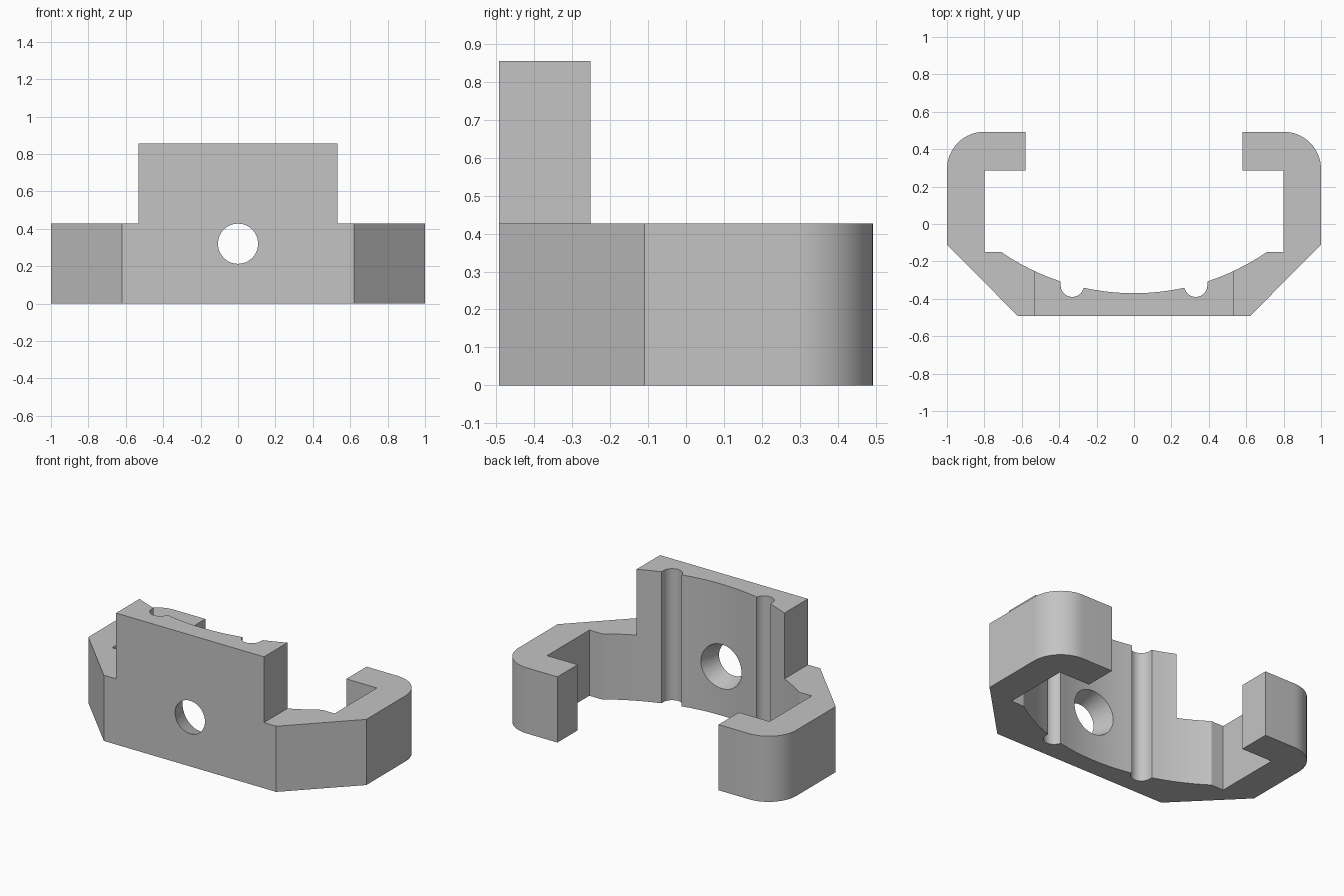
import bpy
import bmesh
from math import sin, cos, radians, sqrt
from mathutils import Matrix

cube = bpy.data.objects.get("Cube")
if cube:
    bpy.data.objects.remove(cube, do_unlink=True)

FRONT, BACK = -0.493, 0.493
ARM_TOP, PLATE_TOP, PLATE_HALF = 0.427, 0.855, 0.532
CURVE_R, CURVE_BOTTOM = 1.255, -0.37
GROOVE_X, GROOVE_Y, GROOVE_R = 0.33, -0.328, 0.062

grey = bpy.data.materials.new("plain grey")
grey.use_nodes = True
grey.diffuse_color = (0.55, 0.55, 0.55, 1)
grey.node_tree.nodes["Principled BSDF"].inputs["Base Color"].default_value = grey.diffuse_color


def make_object(name, bm):
    bmesh.ops.recalc_face_normals(bm, faces=bm.faces)
    mesh = bpy.data.meshes.new(name)
    bm.to_mesh(mesh)
    bm.free()
    mesh.materials.append(grey)
    obj = bpy.data.objects.new(name, mesh)
    bpy.context.collection.objects.link(obj)
    return obj


def arc(cx, cy, r, start, end, steps):
    angles = [radians(start + (end - start) * i / steps) for i in range(steps + 1)]
    return [(cx + r * cos(a), cy + r * sin(a)) for a in angles]


def inner_curve(x0, x1, steps):
    xs = [x0 + (x1 - x0) * i / steps for i in range(steps + 1)]
    return [(x, CURVE_BOTTOM + CURVE_R - sqrt(CURVE_R ** 2 - x * x)) for x in xs]


# Half outline of the clamp, from the front corner round to the inner middle
half = [(0.62, FRONT), (1.0, -0.11)]
half += arc(0.8, BACK - 0.2, 0.2, 0, 90, 16)
half += [(0.58, BACK), (0.58, 0.285), (0.8, 0.285), (0.8, -0.15)]
half += inner_curve(0.71, GROOVE_X + GROOVE_R, 8)
half += arc(GROOVE_X, GROOVE_Y, GROOVE_R, 0, -168, 16)
half += inner_curve(GROOVE_X - GROOVE_R, 0, 8)
outline = half + [(-x, y) for x, y in reversed(half[:-1])]

# Clamp body extruded to full plate height
bm = bmesh.new()
face = bm.faces.new([bm.verts.new((x, y, 0)) for x, y in outline])
top = bmesh.ops.extrude_face_region(bm, geom=[face])["geom"]
bmesh.ops.translate(bm, vec=(0, 0, PLATE_TOP),
                    verts=[v for v in top if isinstance(v, bmesh.types.BMVert)])
clamp = make_object("clamp_body", bm)

# Cutter blocks that lower the arms beside the raised plate
bm = bmesh.new()
for side in (-1, 1):
    place = Matrix.Translation((side * (PLATE_HALF + 0.5), 0, ARM_TOP + 0.5))
    bmesh.ops.create_cube(bm, size=1, matrix=place @ Matrix.Diagonal((1, 2, 1, 1)))
arm_cutter = make_object("arm_cutter", bm)

# Tapered cutter for the screw hole, wider on the inside
bm = bmesh.new()
bmesh.ops.create_cone(bm, cap_ends=True, segments=48, radius1=0.078, radius2=0.172, depth=0.32,
                      matrix=Matrix.Translation((0, FRONT + 0.06, 0.32))
                      @ Matrix.Rotation(radians(-90), 4, "X"))
hole_cutter = make_object("hole_cutter", bm)

# Apply the cuts and remove the helpers
bpy.ops.object.select_all(action="DESELECT")
bpy.context.view_layer.objects.active = clamp
clamp.select_set(True)
for cutter in (arm_cutter, hole_cutter):
    cutter.hide_render = True
    mod = clamp.modifiers.new(cutter.name, "BOOLEAN")
    mod.operation = "DIFFERENCE"
    mod.solver = "EXACT"
    mod.object = cutter
    bpy.ops.object.modifier_apply(modifier=mod.name)
    bpy.data.objects.remove(cutter, do_unlink=True)

bpy.ops.object.shade_smooth_by_angle(angle=radians(30))
